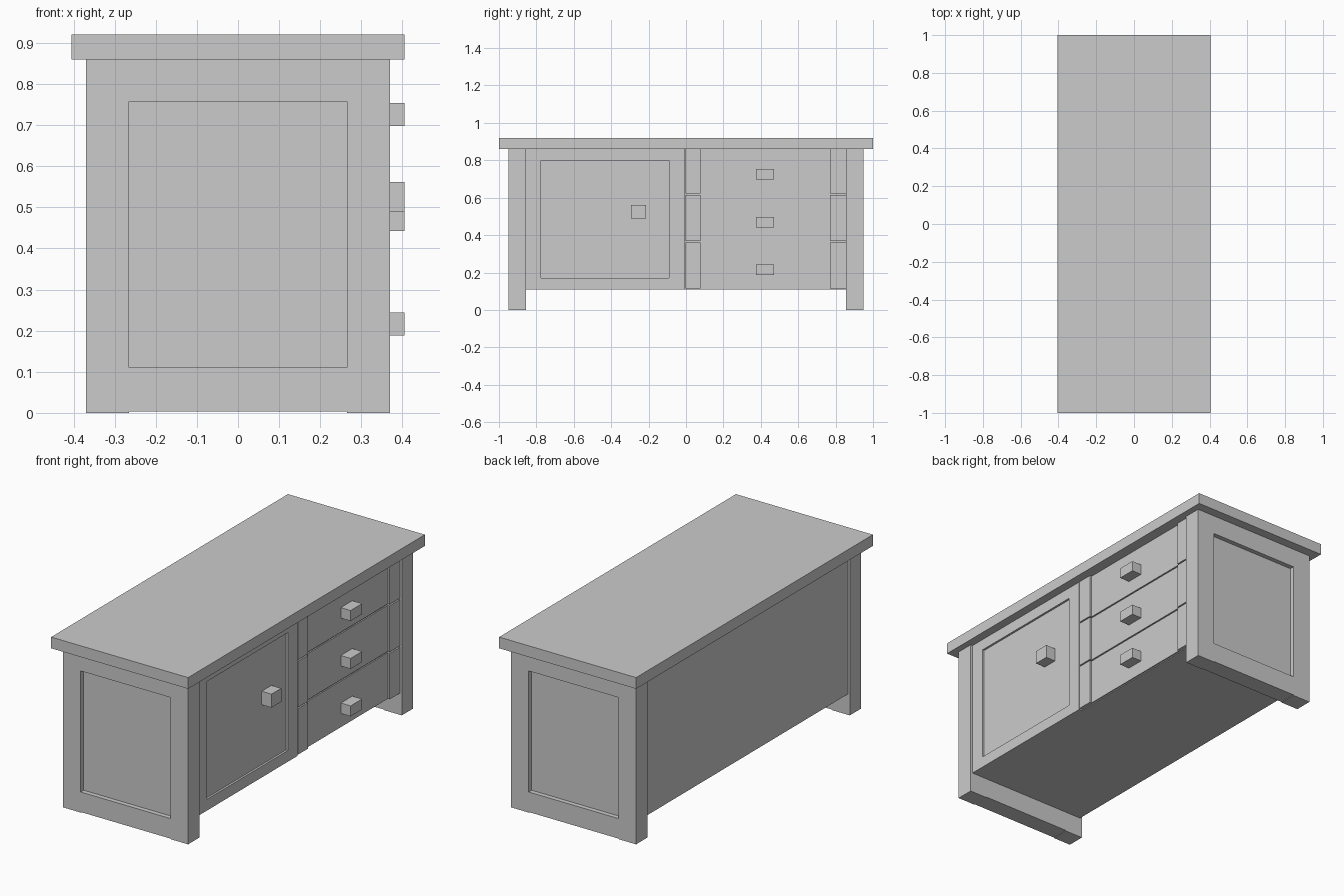
import bpy
import bmesh

if "Cube" in bpy.data.objects:
    bpy.data.objects.remove(bpy.data.objects["Cube"])


def boxes(name, *extents):
    """One object made of boxes, each (x0, x1, y0, y1, z0, z1)."""
    bm = bmesh.new()
    for x0, x1, y0, y1, z0, z1 in extents:
        verts = bmesh.ops.create_cube(bm, size=1)["verts"]
        for v in verts:
            v.co = (x1 if v.co.x > 0 else x0,
                    y1 if v.co.y > 0 else y0,
                    z1 if v.co.z > 0 else z0)
    mesh = bpy.data.meshes.new(name)
    bm.to_mesh(mesh)
    bm.free()
    obj = bpy.data.objects.new(name, mesh)
    bpy.context.collection.objects.link(obj)
    return obj


TOP, BASE = 0.86, 0.11      # underside of worktop, underside of cabinet
FACE = 0.358                # front plane of door and drawers
BACK, RECESS = 0.340, 0.347  # carcass front, recessed panel plane

# Worktop and carcass
boxes("worktop", (-0.405, 0.405, -1, 1, TOP, 0.92))
boxes("carcass", (-FACE, BACK, -0.855, 0.855, BASE, TOP))

# Framed end panels: two leg stiles, two rails, recessed panel
for side, s in (("left", -1), ("right", 1)):
    outer, inner = s * 0.95, s * 0.855
    y0, y1 = sorted((outer, inner))
    p0, p1 = sorted((s * 0.925, inner))
    boxes(side + "_end_legs",
          (-0.37, -0.265, y0, y1, 0, TOP), (0.265, 0.37, y0, y1, 0, TOP))
    boxes(side + "_end_rails",
          (-0.265, 0.265, y0, y1, 0.003, BASE),
          (-0.265, 0.265, y0, y1, 0.757, TOP))
    boxes(side + "_end_panel", (-0.265, 0.265, p0, p1, BASE, 0.757))

# Door with frame and recessed panel
boxes("door_frame",
      (BACK, FACE, -0.855, -0.775, BASE, TOP),
      (BACK, FACE, -0.09, -0.008, BASE, TOP),
      (BACK, FACE, -0.775, -0.09, BASE, 0.17),
      (BACK, FACE, -0.775, -0.09, 0.80, TOP))
boxes("door_panel", (BACK, RECESS, -0.775, -0.09, 0.17, 0.80))
boxes("door_knob", (RECESS, 0.405, -0.295, -0.213, 0.49, 0.562))

# Three drawers: raised side stiles, recessed middle, block handle
for i, (z0, z1, h) in enumerate(((0.115, 0.361, 0.188),
                                 (0.368, 0.615, 0.442),
                                 (0.622, TOP, 0.698))):
    n = "drawer_%d" % (i + 1)
    boxes(n + "_stiles",
          (BACK, FACE, -0.004, 0.078, z0, z1),
          (BACK, FACE, 0.77, 0.855, z0, z1))
    boxes(n + "_panel", (BACK, RECESS, 0.078, 0.77, z0, z1))
    boxes(n + "_handle", (RECESS, 0.405, 0.373, 0.47, h, h + 0.056))
